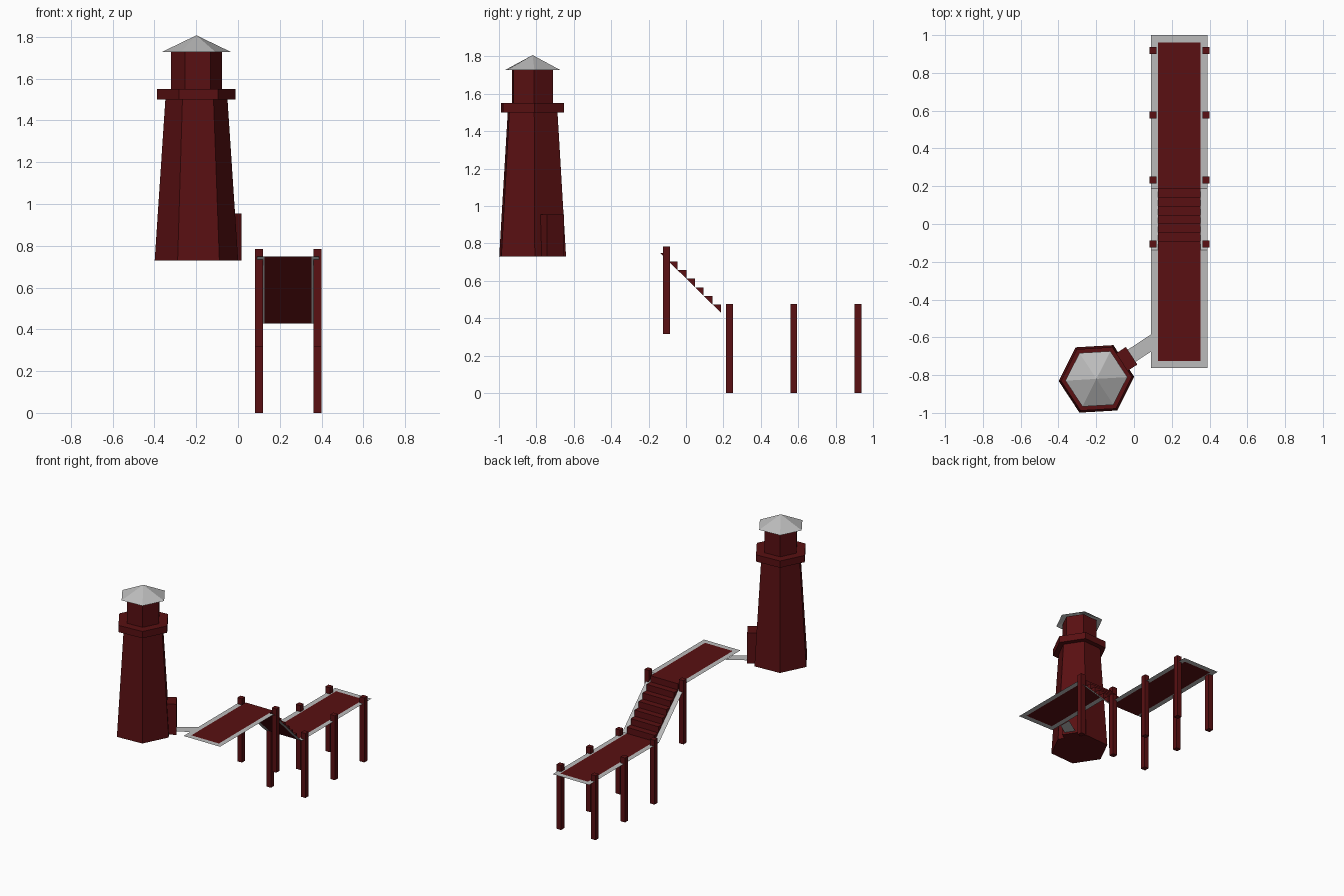
import bpy, bmesh, math
from mathutils import Vector

if "Cube" in bpy.data.objects:
    bpy.data.objects.remove(bpy.data.objects["Cube"])

red = bpy.data.materials.new("dark_red")
red.diffuse_color = (0.1, 0.005, 0.006, 1)
red.use_nodes = True
red.node_tree.nodes["Principled BSDF"].inputs["Base Color"].default_value = red.diffuse_color
grey = bpy.data.materials.new("grey")
grey.diffuse_color = (0.5, 0.5, 0.5, 1)
grey.use_nodes = True
grey.node_tree.nodes["Principled BSDF"].inputs["Base Color"].default_value = grey.diffuse_color


def finish(name, bm, mats=(red,), recalc=True):
    if recalc:
        bmesh.ops.recalc_face_normals(bm, faces=bm.faces)
    me = bpy.data.meshes.new(name)
    bm.to_mesh(me)
    bm.free()
    for m in mats:
        me.materials.append(m)
    ob = bpy.data.objects.new(name, me)
    bpy.context.collection.objects.link(ob)
    return ob


def sheet(name, pts, mat):
    bm = bmesh.new()
    bm.faces.new([bm.verts.new(p) for p in pts])
    return finish(name, bm, (mat,), False)


def rect(name, x0, x1, y0, y1, z0, z1, mat):
    return sheet(name, [(x0, y0, z0), (x1, y0, z0), (x1, y1, z1), (x0, y1, z1)], mat)


def box(name, centre, size, angle=0):
    bm = bmesh.new()
    bmesh.ops.create_cube(bm, size=1)
    for v in bm.verts:
        v.co = Vector(v.co[i] * size[i] for i in range(3))
    ob = finish(name, bm)
    ob.location = centre
    ob.rotation_euler.z = angle
    return ob


CX, CY = -0.199, -0.82
TURN = math.radians(3.3)


def hexagon(name, z0, z1, r0, r1):
    bm = bmesh.new()
    rings = [[bm.verts.new((CX + r * math.cos(TURN + i * math.pi / 3),
                            CY + r * math.sin(TURN + i * math.pi / 3), z))
              for i in range(6)] for r, z in ((r0, z0), (r1, z1))]
    a, b = rings
    for i in range(6):
        j = (i + 1) % 6
        bm.faces.new((a[i], a[j], b[j], b[i]))
    bm.faces.new(a[::-1])
    bm.faces.new(b)
    return finish(name, bm)


# Tower
hexagon("tower_body", 0.73, 1.5, 0.2, 0.149)
hexagon("tower_gallery", 1.5, 1.55, 0.188, 0.188)
hexagon("lantern_room", 1.55, 1.73, 0.122, 0.122)

# Roof: thin pyramid with a grey triangular pane inset in each side
bm = bmesh.new()
apex = bm.verts.new((CX, CY, 1.807))
eave = [bm.verts.new((CX + 0.164 * math.cos(TURN + i * math.pi / 3),
                      CY + 0.164 * math.sin(TURN + i * math.pi / 3), 1.728)) for i in range(6)]
panes = [bm.faces.new((eave[i], eave[(i + 1) % 6], apex)) for i in range(6)]
bmesh.ops.inset_individual(bm, faces=panes, thickness=0.021)
for f in panes:
    f.material_index = 1
finish("lantern_roof", bm, (red, grey), False)

# Door porch and gangway to the upper deck
ang = TURN + math.pi / 6
out = Vector((math.cos(ang), math.sin(ang), 0))
side = Vector((-out.y, out.x, 0))
centre = Vector((CX, CY, 0))
box("door_porch", centre + out * 0.183 + Vector((0, 0, 0.8425)), (0.08, 0.111, 0.225), ang)

X0, X1, I0, I1 = 0.09, 0.388, 0.127, 0.352
TOP, LOW = 0.748, 0.429
pts = []
for s in (-1, 1):
    p = centre + side * (s * 0.038)
    near = p + out * 0.2
    far = p + out * ((X0 - p.x) / out.x)
    pts += [near, far] if s < 0 else [far, near]
sheet("gangway", [(p.x, p.y, TOP - 0.003) for p in pts], grey)

# Decks and stair: red walking surface with grey border strips
Y = (-0.763, -0.137, 0.187, 1.0)
EDGE = 0.038
rect("upper_deck", I0, I1, Y[0] + EDGE, Y[1], TOP, TOP, red)
rect("upper_deck_end_border", I0, I1, Y[0], Y[0] + EDGE, TOP, TOP, grey)
rect("lower_deck", I0, I1, Y[2], Y[3] - EDGE, LOW, LOW, red)
rect("lower_deck_end_border", I0, I1, Y[3] - EDGE, Y[3], LOW, LOW, grey)
for label, a, b in (("left", X0, I0), ("right", I1, X1)):
    rect("upper_deck_border_" + label, a, b, Y[0], Y[1], TOP, TOP, grey)
    rect("stair_border_" + label, a, b, Y[1], Y[2], TOP, LOW, grey)
    rect("lower_deck_border_" + label, a, b, Y[2], Y[3], LOW, LOW, grey)

# Stair steps: triangular prisms
N = 7
dy, dz = (Y[2] - Y[1]) / N, (TOP - LOW) / N
bm = bmesh.new()
for i in range(N):
    y, z = Y[1] + i * dy, TOP - i * dz
    l, r = [[bm.verts.new((x, *p)) for p in ((y, z), (y + dy, z), (y + dy, z - dz))]
            for x in (I0, I1)]
    bm.faces.new(l)
    bm.faces.new(r[::-1])
    for k in range(3):
        j = (k + 1) % 3
        bm.faces.new((l[k], l[j], r[j], r[k]))
finish("stair_steps", bm)

# Posts
for label, x in (("left", 0.1), ("right", 0.381)):
    for y, z0, z1 in ((0.233, 0, 0.475), (0.576, 0, 0.475), (0.919, 0, 0.475), (-0.105, 0.315, 0.785)):
        box("post_" + label, (x, y, (z0 + z1) / 2), (0.037, 0.037, z1 - z0))
